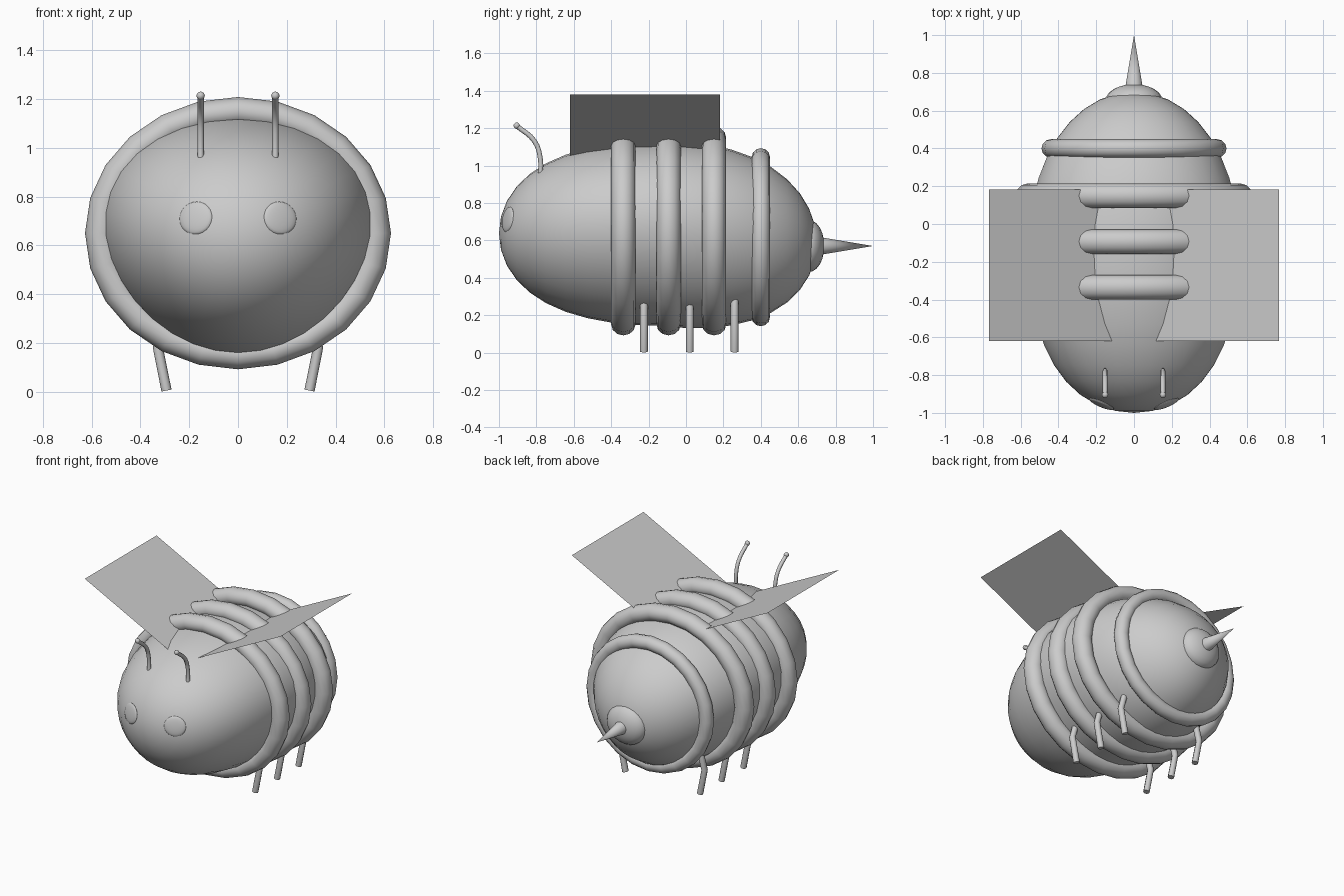
import bpy, math
from mathutils import Vector

if "Cube" in bpy.data.objects:
    bpy.data.objects.remove(bpy.data.objects["Cube"])


def finish(name, smooth=True):
    ob = bpy.context.object
    ob.name = name
    bpy.ops.object.transform_apply(location=False, rotation=True, scale=True)
    if smooth:
        bpy.ops.object.shade_smooth_by_angle(angle=math.radians(50))
    return ob


def ball(name, loc, scale, rot=(0, 0, 0), seg=24, rings=12):
    bpy.ops.mesh.primitive_uv_sphere_add(segments=seg, ring_count=rings, radius=1,
                                         location=loc, rotation=rot)
    bpy.context.object.scale = scale
    return finish(name)


def tube(name, pts, radius, smooth_path=False):
    cu = bpy.data.curves.new(name, 'CURVE')
    cu.dimensions = '3D'
    cu.bevel_depth = radius
    cu.bevel_resolution = 2
    cu.use_fill_caps = True
    if smooth_path:
        sp = cu.splines.new('BEZIER')
        sp.resolution_u = 4
        sp.bezier_points.add(len(pts) - 1)
        for bp, p in zip(sp.bezier_points, pts):
            bp.co = p
            bp.handle_left_type = bp.handle_right_type = 'AUTO'
    else:
        sp = cu.splines.new('POLY')
        sp.points.add(len(pts) - 1)
        for q, p in zip(sp.points, pts):
            q.co = (*p, 1)
    ob = bpy.data.objects.new(name, cu)
    bpy.context.collection.objects.link(ob)
    bpy.ops.object.select_all(action='DESELECT')
    ob.select_set(True)
    bpy.context.view_layer.objects.active = ob
    bpy.ops.object.convert(target='MESH')
    return finish(name)


# Body: blunt egg lying along y, wider near the top, slightly lower at the rear
CY, CZ, LY = -0.135, 0.638, 0.865
body = ball("body", (0, 0, 0), (0.56, 0.495, LY), (math.pi / 2, 0, 0), 32, 20)
for v in body.data.vertices:
    x, y, z = v.co
    t = y / LY
    full = 1 + (0.14 if t < 0 else 0.05) * t * t
    rear = max(0, t)
    v.co = (x * full * (1 + 0.12 * z / 0.49), y * (1 if t < 0 else 0.965) + CY,
            z * full * (1 + 0.12 * rear) + CZ - 0.05 * rear)

# Raised stripes: (y, z centre, half width, half height, tube radius)
for i, (y, z, hw, hh, r) in enumerate([(-0.335, 0.65, 0.627, 0.558, 0.065),
                                       (-0.093, 0.65, 0.627, 0.558, 0.065),
                                       (0.15, 0.65, 0.627, 0.558, 0.065),
                                       (0.4, 0.617, 0.49, 0.476, 0.049)]):
    bpy.ops.mesh.primitive_torus_add(location=(0, y, z), rotation=(math.pi / 2, 0, 0),
                                     major_radius=hw - r, minor_radius=r,
                                     major_segments=24, minor_segments=12)
    bpy.context.object.scale = (1, hh / hw, 1)
    finish(f"stripe_{i + 1}")

# Stinger with its rounded base
ball("stinger_base", (0, 0.655, 0.57), (0.15, 0.14, 0.085), (math.pi / 2, 0, 0))
bpy.ops.mesh.primitive_cone_add(vertices=24, radius1=0.05, radius2=0, depth=0.3,
                                location=(0, 0.85, 0.57), rotation=(-math.pi / 2, 0, 0))
finish("stinger")

for s, side in ((-1, "left"), (1, "right")):
    # Flat eyes set into the face
    n = Vector((s * 0.46, -1.09, 0.2))
    ball(f"{side}_eye", (s * 0.173, -0.952, 0.712), (0.072, 0.068, 0.014),
         n.to_track_quat('Z', 'Y').to_euler())

    # Curved antennae with round tips
    tube(f"{side}_antenna", [(s * 0.153, -0.78, 0.93), (s * 0.153, -0.778, 1.03),
                             (s * 0.153, -0.81, 1.13), (s * 0.153, -0.905, 1.212)],
         0.013, True)
    ball(f"{side}_antenna_tip", (s * 0.153, -0.905, 1.213), (0.017,) * 3, seg=12, rings=8)

    # Legs, bent in towards the body
    for name, y in (("front", -0.225), ("middle", 0.02), ("rear", 0.26)):
        tube(f"{side}_{name}_leg", [(s * 0.293, y, 0.005), (s * 0.328, y, 0.18),
                                    (s * 0.29, y, 0.32)], 0.021)

    # Thin square wings rising outwards
    me = bpy.data.meshes.new(f"{side}_wing")
    xi, zi, xo, zo = 0.06, 1.025, 0.767, 1.38
    me.from_pydata([(s * xi, -0.62, zi), (s * xo, -0.62, zo),
                    (s * xo, 0.183, zo), (s * xi, 0.183, zi)], [],
                   [(0, 1, 2, 3) if s > 0 else (3, 2, 1, 0)])
    bpy.context.collection.objects.link(bpy.data.objects.new(f"{side}_wing", me))
